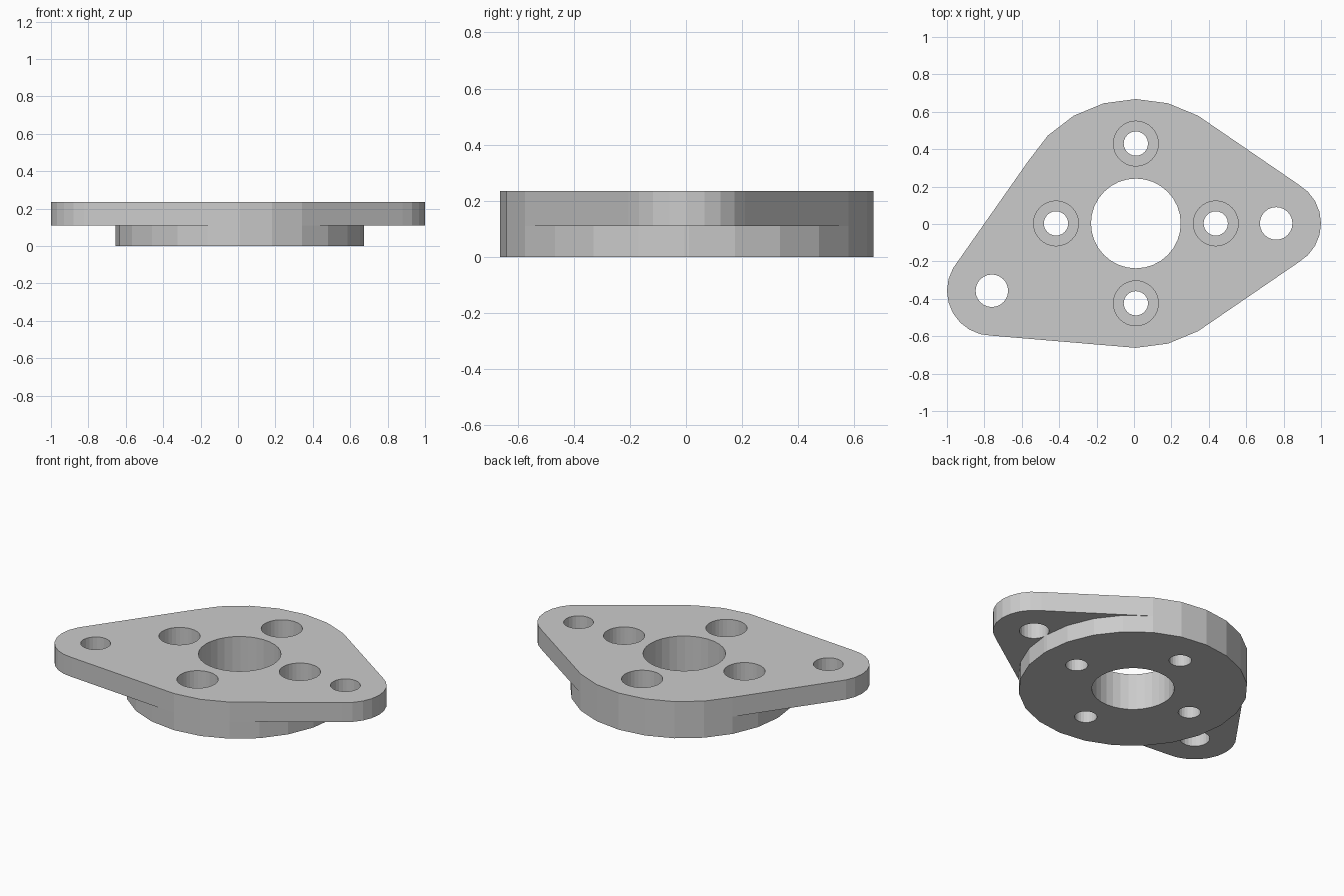
import bpy, bmesh
from math import cos, sin, tau
from mathutils import Vector
from mathutils.geometry import convex_hull_2d

if "Cube" in bpy.data.objects:
    bpy.data.objects.remove(bpy.data.objects["Cube"])

grey = bpy.data.materials.new("light grey")
grey.use_nodes = True
colour = (0.6, 0.6, 0.6, 1)
grey.diffuse_color = colour
grey.node_tree.nodes["Principled BSDF"].inputs["Base Color"].default_value = colour

HUB = (0.01, 0.003)
EARS = [(0.76, 0.003), (-0.76, -0.357)]
STEP, TOP = 0.11, 0.235


def circle(centre, radius, sides=24):
    return [Vector((centre[0] + radius * cos(tau * i / sides),
                    centre[1] + radius * sin(tau * i / sides))) for i in range(sides)]


def prism(name, outline, low, high):
    """Extrude a flat outline between two heights."""
    bm = bmesh.new()
    face = bm.faces.new([bm.verts.new((p.x, p.y, low)) for p in outline])
    moved = bmesh.ops.extrude_face_region(bm, geom=[face], use_keep_orig=True)["geom"]
    bmesh.ops.translate(bm, vec=(0, 0, high - low),
                        verts=[v for v in moved if isinstance(v, bmesh.types.BMVert)])
    bmesh.ops.recalc_face_normals(bm, faces=bm.faces)
    mesh = bpy.data.meshes.new(name)
    bm.to_mesh(mesh)
    bm.free()
    mesh.materials.append(grey)
    obj = bpy.data.objects.new(name, mesh)
    bpy.context.collection.objects.link(obj)
    return obj


def combine(target, tool, operation):
    """Apply a boolean and remove the tool object."""
    mod = target.modifiers.new("boolean", 'BOOLEAN')
    mod.operation, mod.solver, mod.object = operation, 'EXACT', tool
    bpy.context.view_layer.objects.active = target
    bpy.ops.object.modifier_apply(modifier=mod.name)
    bpy.data.objects.remove(tool)


# Round hub, joined with a plate stretched around the hub and both ears
hub_outline = circle(HUB, 0.665)
points = hub_outline + [p for ear in EARS for p in circle(ear, 0.24)]
plate_outline = [points[i] for i in convex_hull_2d(points)]
flange = prism("mounting_flange", hub_outline, 0, TOP)
combine(flange, prism("ear_plate", plate_outline, STEP, TOP), 'UNION')

# Centre bore and ear holes
combine(flange, prism("bore_cutter", circle(HUB, 0.24, 32), -0.1, 0.4), 'DIFFERENCE')
for ear in EARS:
    combine(flange, prism("ear_cutter", circle(ear, 0.087), -0.1, 0.4), 'DIFFERENCE')

# Four counterbored bolt holes
for bolt in circle(HUB, 0.427, 4):
    combine(flange, prism("bolt_cutter", circle(bolt, 0.065), -0.1, 0.4), 'DIFFERENCE')
    combine(flange, prism("counterbore_cutter", circle(bolt, 0.12, 32), STEP, 0.4), 'DIFFERENCE')
